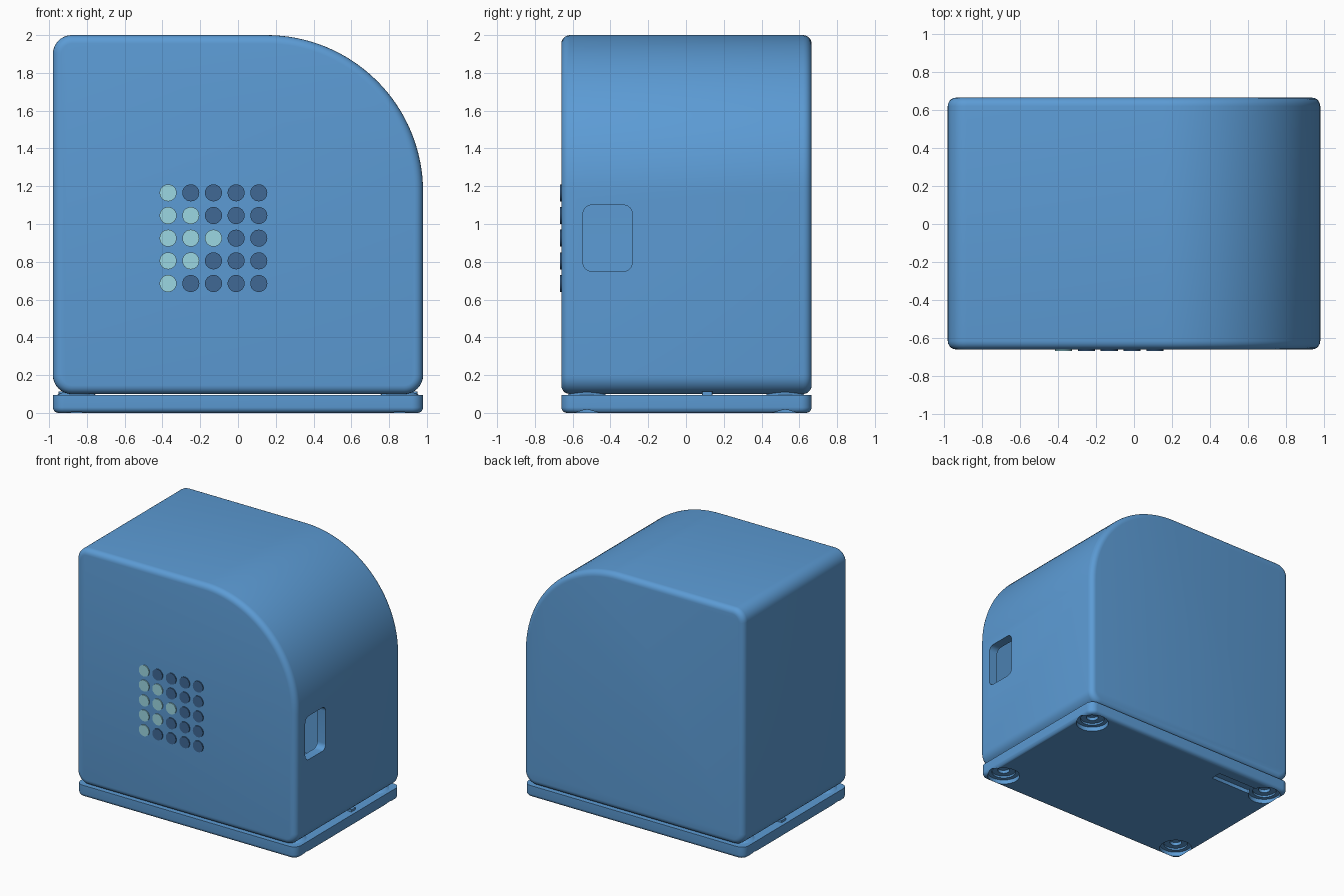
import bpy, bmesh, math

if "Cube" in bpy.data.objects:
    bpy.data.objects.remove(bpy.data.objects["Cube"])


def material(name, rgb):
    m = bpy.data.materials.new(name)
    m.diffuse_color = (*rgb, 1)
    m.use_nodes = True
    m.node_tree.nodes["Principled BSDF"].inputs["Base Color"].default_value = m.diffuse_color
    return m


BLUE = material("blue_shell", (0.107, 0.33, 0.665))
LIT = material("lit_dot", (0.33, 0.68, 0.76))
DARK = material("dark_dot", (0.05, 0.14, 0.30))


def rounded(u0, u1, v0, v1, radii, inset=0.0, n=8):
    """Rounded rectangle; radii = (left-bottom, right-bottom, right-top, left-top)."""
    bl, br, tr, tl = radii
    corners = [(u0 + bl, v0 + bl, bl, 180), (u1 - br, v0 + br, br, 270),
               (u1 - tr, v1 - tr, tr, 0), (u0 + tl, v1 - tl, tl, 90)]
    pts = []
    for cu, cv, r, start in corners:
        steps = n * 4 if r > 0.4 else n
        for i in range(steps + 1):
            a = math.radians(start + 90 * i / steps)
            pts.append((cu + (r - inset) * math.cos(a), cv + (r - inset) * math.sin(a)))
    return pts


def loft(name, rings, mat=BLUE):
    """Solid skinned through equal-length rings, capped at both ends."""
    bm = bmesh.new()
    rows = [[bm.verts.new(p) for p in ring] for ring in rings]
    n = len(rows[0])
    for a, b in zip(rows, rows[1:]):
        for i in range(n):
            j = (i + 1) % n
            bm.faces.new((a[i], a[j], b[j], b[i]))
    bm.faces.new(rows[0])
    bm.faces.new(rows[-1])
    bmesh.ops.recalc_face_normals(bm, faces=bm.faces)
    me = bpy.data.meshes.new(name)
    bm.to_mesh(me)
    bm.free()
    ob = bpy.data.objects.new(name, me)
    bpy.context.collection.objects.link(ob)
    me.materials.append(mat)
    return ob


def lathe(name, x, y, profile, mat=BLUE, n=32):
    """Vertical turned part from (radius, z) pairs."""
    return loft(name, [[(x + r * math.cos(2 * math.pi * i / n), y + r * math.sin(2 * math.pi * i / n), z)
                        for i in range(n)] for r, z in profile], mat)


def activate(ob):
    bpy.ops.object.select_all(action='DESELECT')
    ob.select_set(True)
    bpy.context.view_layer.objects.active = ob


def cut(ob, cutter):
    cutter.hide_render = True
    mod = ob.modifiers.new("cut", 'BOOLEAN')
    mod.operation = 'DIFFERENCE'
    mod.solver = 'EXACT'
    mod.object = cutter
    activate(ob)
    bpy.ops.object.modifier_apply(modifier=mod.name)
    bpy.data.objects.remove(cutter, do_unlink=True)


def smooth(ob):
    activate(ob)
    bpy.ops.object.shade_smooth_by_angle(angle=math.radians(35))


W, Y0, Y1 = 0.98, -0.66, 0.665

# housing: profile in xz with one large corner, soft front and back edges
RADII = (0.1, 0.1, 0.83, 0.1)
FILLET = 0.045
steps = [math.radians(90 * i / 5) for i in range(6)]
front = [(Y0 + FILLET * (1 - math.sin(a)), FILLET * (1 - math.cos(a))) for a in reversed(steps)]
front = [(Y0 + FILLET * (1 - math.sin(a)), FILLET * (1 - math.cos(a))) for a in steps][::-1]
back = [(Y0 + Y1 - y, ins) for y, ins in reversed(front)]
housing = loft("housing", [[(x, y, z) for x, z in rounded(-W, W, 0.1, 2.0, RADII, ins)]
                           for y, ins in front + back])

# hollow interior
cavity = loft("cavity_cutter", [[(x, y, z) for x, z in rounded(-W, W, 0.1, 2.0, RADII, 0.075)]
                                for y in (Y0 + 0.075, Y1 - 0.075)])
cut(housing, cavity)

# port opening through the right wall
port = loft("port_cutter", [[(x, y, z) for y, z in rounded(-0.545, -0.285, 0.75, 1.10, (0.045,) * 4)]
                            for x in (0.85, 1.05)])
cut(housing, port)
smooth(housing)

# base plate with rounded lower edge
R = 0.03
base_rings = [(R * (1 - math.sin(a)), R * (1 - math.cos(a))) for a in reversed(steps)]
base_rings = [(z, ins) for z, ins in base_rings][::1]
base_rings = [(R * (1 - math.cos(a)), R * (1 - math.sin(a))) for a in steps] + [(0.096, 0.0)]
base = loft("base_plate", [[(x, y, z) for x, y in rounded(-W, W, Y0, Y1, (0.06,) * 4, ins)]
                           for z, ins in base_rings])

# screw recesses under the four corners, with low bosses on the plate top
for sx in (-1, 1):
    for sy in (-1, 1):
        x, y = sx * 0.855, sy * 0.525
        cut(base, lathe("recess_cutter", x, y, [(0.122, -0.02), (0.122, 0.035), (0.09, 0.035),
                                                (0.09, 0.05), (0.045, 0.05), (0.045, 0.075)]))
        smooth(lathe("screw_boss", x, y, [(0.11, 0.09), (0.095, 0.1), (0.06, 0.113)]))

# label slot under the plate
cut(base, loft("slot_cutter", [[(x, y, z) for x, y in rounded(-0.74, -0.38, 0.47, 0.56, (0.01,) * 4, n=2)]
                               for z in (-0.02, 0.03)]))
smooth(base)

# small side clips between plate and housing
for side in (-1, 1):
    loft("side_clip", [[(side * 0.92 + x, y, z) for x, y in rounded(-0.03, 0.03, 0.085, 0.14, (0.005,) * 4, n=2)]
                       for z in (0.09, 0.113)])

# 5 x 5 dot display, lit dots form a right-pointing triangle
for col in range(5):
    for row in range(5):
        cx, cz = -0.37 + 0.12 * col, 0.685 + 0.12 * row
        mat = LIT if col <= 2 - abs(row - 2) or (col == 0) else DARK
        dot = loft("display_dot", [[(cx + 0.045 * math.cos(math.tau * i / 32), y,
                                     cz + 0.045 * math.sin(math.tau * i / 32)) for i in range(32)]
                                   for y in (-0.668, -0.64)], mat)
        smooth(dot)
